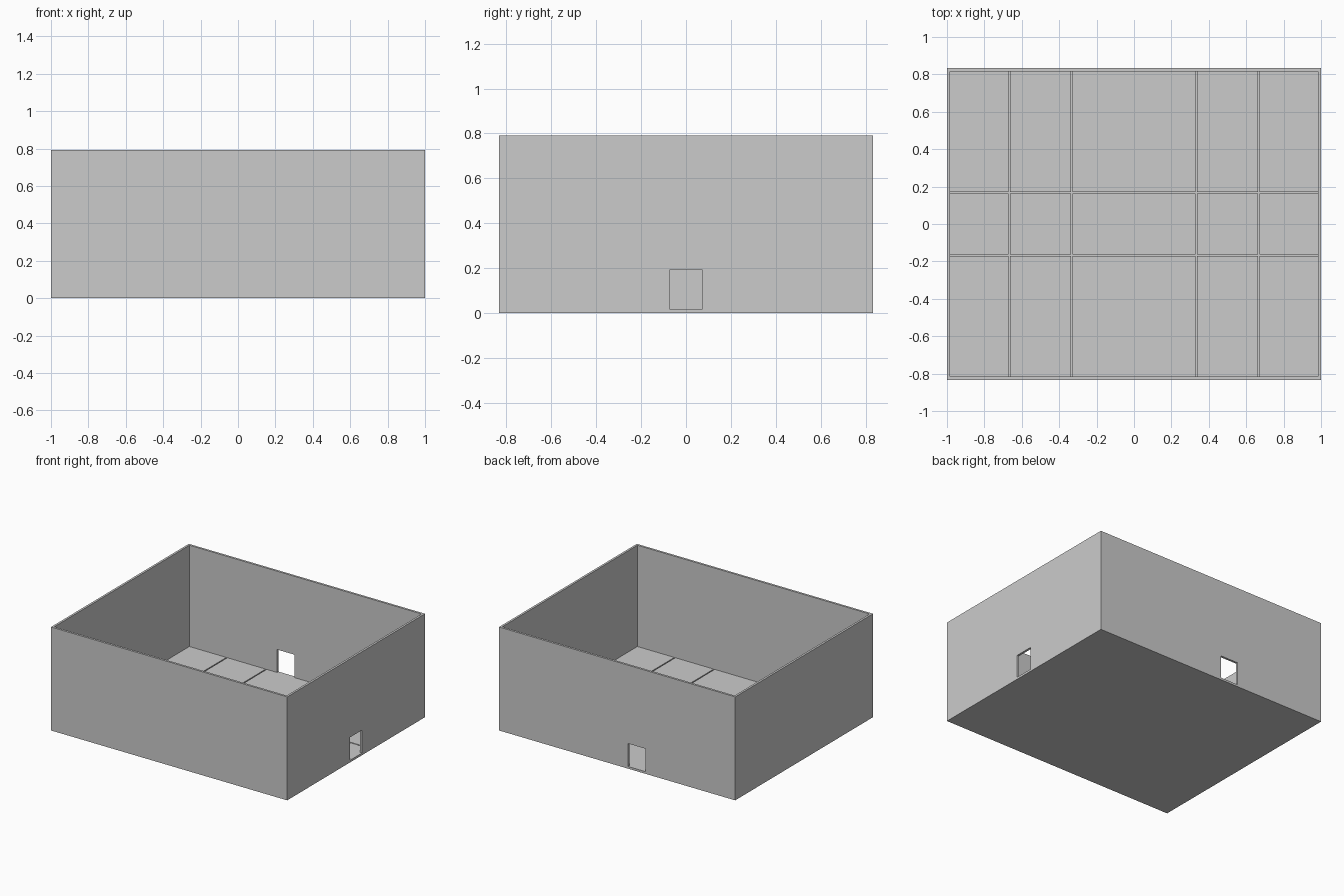
import bpy
from mathutils import Vector

cube = bpy.data.objects.get("Cube")
if cube:
    bpy.data.objects.remove(cube, do_unlink=True)

# Main dimensions
HALF_X, HALF_Y, HEIGHT = 1.0, 0.8333, 0.7917
WALL = FLOOR = 0.0167
JOINT = 0.0083
DOOR_WIDTH, DOOR_TOP = 0.147, 0.192

grey = bpy.data.materials.new("plain grey")
grey.use_nodes = True
colour = (0.6, 0.6, 0.6, 1)
grey.diffuse_color = colour
grey.node_tree.nodes["Principled BSDF"].inputs["Base Color"].default_value = colour


def box(name, low, high):
    """Axis-aligned box between two corners."""
    low, high = Vector(low), Vector(high)
    bpy.ops.mesh.primitive_cube_add(size=1, location=(low + high) / 2)
    obj = bpy.context.object
    obj.name = name
    obj.scale = high - low
    bpy.ops.object.transform_apply(location=False, rotation=False, scale=True)
    obj.data.materials.append(grey)
    return obj


def cut(target, low, high):
    """Subtract a box from the target."""
    cutter = box("cutter", low, high)
    cutter.hide_render = True
    mod = target.modifiers.new("cut", "BOOLEAN")
    mod.operation = "DIFFERENCE"
    mod.solver = "EXACT"
    mod.object = cutter
    bpy.context.view_layer.objects.active = target
    bpy.ops.object.modifier_apply(modifier=mod.name)
    bpy.data.objects.remove(cutter, do_unlink=True)


# Open-topped room with solid floor
room = box("room_shell", (-HALF_X, -HALF_Y, 0), (HALF_X, HALF_Y, HEIGHT))
in_x, in_y = HALF_X - WALL, HALF_Y - WALL
cut(room, (-in_x, -in_y, FLOOR), (in_x, in_y, HEIGHT + 0.1))

# Doorways in the +x wall and the back wall
half = DOOR_WIDTH / 2
cut(room, (in_x - 0.05, -half, FLOOR), (HALF_X + 0.05, half, DOOR_TOP))
back_x = -HALF_X / 6
cut(room, (back_x - half, in_y - 0.05, FLOOR),
    (back_x + half, HALF_Y + 0.05, DOOR_TOP))

# Shallow joints dividing the floor into slabs
base, above, w = FLOOR - JOINT, FLOOR + 0.05, JOINT / 2
for side in (-1, 1):
    for x in (side / 3, side * 2 / 3):
        cut(room, (x - w, -in_y, base), (x + w, in_y, above))
    y = side / 6
    cut(room, (-in_x, y - w, base), (in_x, y + w, above))
